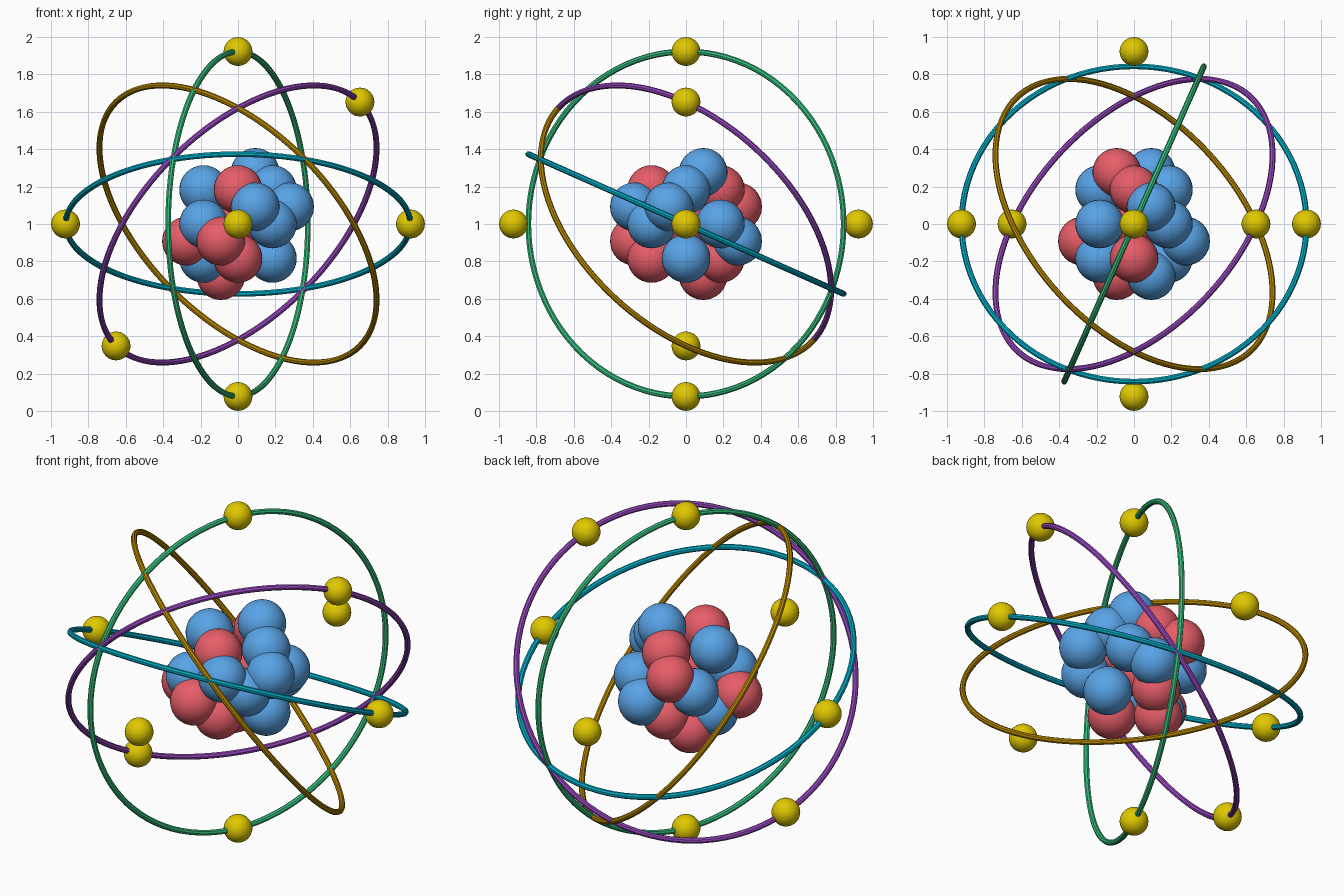
import bpy
from mathutils import Vector, Matrix

cube = bpy.data.objects.get("Cube")
if cube:
    bpy.data.objects.remove(cube, do_unlink=True)

CENTRE = Vector((0, 0, 1))
ORBIT = 0.922      # orbit radius
STEP = 0.092       # spacing of the nucleus lattice


def material(name, rgb):
    mat = bpy.data.materials.new(name)
    mat.use_nodes = True
    colour = (*rgb, 1)
    mat.diffuse_color = colour
    mat.node_tree.nodes["Principled BSDF"].inputs["Base Color"].default_value = colour
    return mat


blue = material("neutron blue", (0.10, 0.37, 0.80))
red = material("proton red", (0.80, 0.11, 0.14))
yellow = material("electron yellow", (0.75, 0.58, 0))
teal = material("orbit teal", (0, 0.39, 0.53))
green = material("orbit green", (0.035, 0.50, 0.20))
purple = material("orbit purple", (0.30, 0.06, 0.50))
brown = material("orbit brown", (0.45, 0.23, 0))


def finish(name, mat):
    obj = bpy.context.object
    obj.name = name
    obj.data.materials.append(mat)
    bpy.ops.object.shade_smooth_by_angle()
    return obj


def ball(name, offset, radius, mat):
    bpy.ops.mesh.primitive_uv_sphere_add(segments=32, ring_count=16, radius=radius,
                                         location=CENTRE + Vector(offset))
    finish(name, mat)


def orbit(name, across, along, mat):
    """Eight-sided ring lying in the plane of two perpendicular directions."""
    a, b = Vector(across).normalized(), Vector(along).normalized()
    bpy.ops.mesh.primitive_torus_add(major_radius=ORBIT, minor_radius=0.016,
                                     major_segments=96, minor_segments=8)
    ring = finish(name, mat)
    turn = Matrix((a, b, a.cross(b))).transposed().to_4x4()
    ring.matrix_world = Matrix.Translation(CENTRE) @ turn


# Orbit rings
orbit("teal_orbit", (1, 0, 0), (0, 0.914, -0.405), teal)
orbit("green_orbit", (0, 0, 1), (0.405, 0.914, 0), green)
for side, name, mat in ((1, "purple_orbit", purple), (-1, "brown_orbit", brown)):
    orbit(name, (side, 0, 1), (side * 0.382, 0.842, -0.382), mat)

# Electrons in opposite pairs
for direction in ((1, 0, 0), (0, 1, 0), (0, 0, 1), (1, 0, 1)):
    d = Vector(direction).normalized() * ORBIT
    for sign in (1, -1):
        ball("electron", d * sign, 0.077, yellow)

# Nucleus: packed balls on a lattice
protons = [(0, 0, 0), (-1, -3, -1), (-3, -1, -1), (-1, 3, 1), (-1, 1, -3)]
protons += [(0, y, z) for y in (-2, 2) for z in (-2, 2)]
neutrons = [(1, 1, 3), (3, -1, 1), (1, -3, 1), (1, 3, -1)]
neutrons += [(x, 0, z) for x in (-2, 2) for z in (-2, 2)]
neutrons += [(x, y, 0) for x in (-2, 2) for y in (-2, 2)]
for name, cells, mat in (("proton", protons, red), ("neutron", neutrons, blue)):
    for cell in cells:
        ball(name, Vector(cell) * STEP, 0.13, mat)
